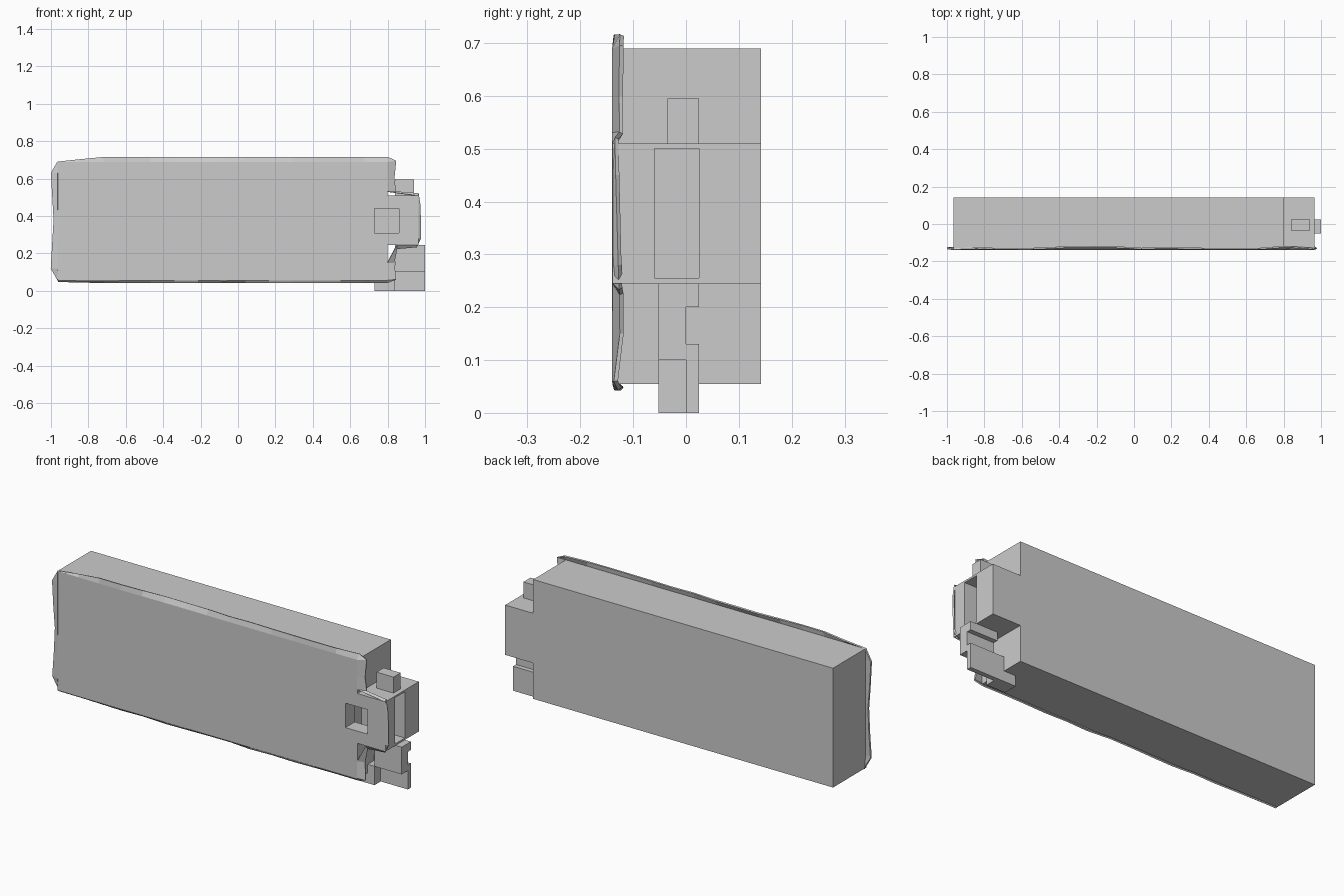
import bpy, bmesh, math, random

if "Cube" in bpy.data.objects:
    bpy.data.objects.remove(bpy.data.objects["Cube"])
random.seed(4)


def box(name, x, y, z):
    """Axis-aligned box from (min, max) ranges."""
    bm = bmesh.new()
    bmesh.ops.create_cube(bm, size=1)
    for v in bm.verts:
        v.co = [r[0] if c < 0 else r[1] for c, r in zip(v.co, (x, y, z))]
    me = bpy.data.meshes.new(name)
    bm.to_mesh(me)
    bm.free()
    ob = bpy.data.objects.new(name, me)
    bpy.context.collection.objects.link(ob)
    return ob


def cut(target, cutter):
    mod = target.modifiers.new("cut", "BOOLEAN")
    mod.operation = "DIFFERENCE"
    mod.solver = "EXACT"
    mod.object = cutter
    cutter.hide_render = True
    cutter.hide_set(True)


# main body: side profile with a narrower tongue at the right end
profile = [(-.965, .055), (.8, .055), (.8, .245), (.965, .245),
           (.965, .51), (.8, .51), (.8, .69), (-.965, .69)]
bm = bmesh.new()
face = bm.faces.new([bm.verts.new((x, -.139, z)) for x, z in profile])
ext = bmesh.ops.extrude_face_region(bm, geom=[face])
for v in ext["geom"]:
    if isinstance(v, bmesh.types.BMVert):
        v.co.y = .142
bmesh.ops.recalc_face_normals(bm, faces=bm.faces)
me = bpy.data.meshes.new("body")
bm.to_mesh(me)
bm.free()
body = bpy.data.objects.new("body", me)
bpy.context.collection.objects.link(body)

# open slot in the tongue and the window in front of it
cut(body, box("slot_cutter", (.71, 1.1), (-.06, .025), (.255, .50)))
cut(body, box("window_cutter", (.73, .86), (-.3, -.02), (.31, .44)))

# ragged flap around the front face
outline = [(-1, .63), (-.965, .69), (-.72, .715), (.8, .715), (.845, .695),
           (.835, .60), (.845, .53), (.965, .52), (.975, .45), (.975, .28),
           (.955, .235), (.85, .225), (.835, .15), (.845, .06), (.8, .045),
           (-.72, .045), (-.96, .05), (-1, .12), (-.985, .38)]


def inner(x, z):
    """Nearest point on the edge of the body front."""
    if x > .848:
        return min(x, .96), min(max(z, .247), .508)
    return min(max(x, -.963), .798), min(max(z, .057), .688)


bm = bmesh.new()
pairs = []
for (x0, z0), (x1, z1) in zip(outline, outline[1:] + outline[:1]):
    n = max(1, round(math.hypot(x1 - x0, z1 - z0) / .13))
    for i in range(n):
        x, z = x0 + (x1 - x0) * i / n, z0 + (z1 - z0) * i / n
        ix, iz = inner(x, z)
        pairs.append((bm.verts.new((x, random.uniform(-.134, -.12), z)),
                      bm.verts.new((ix, -.136, iz))))
for (a, b), (c, d) in zip(pairs, pairs[1:] + pairs[:1]):
    bm.faces.new((a, b, d, c))
bmesh.ops.recalc_face_normals(bm, faces=bm.faces)
me = bpy.data.meshes.new("front_flap")
bm.to_mesh(me)
bm.free()
flap = bpy.data.objects.new("front_flap", me)
bpy.context.collection.objects.link(flap)
solid = flap.modifiers.new("thickness", "SOLIDIFY")
solid.thickness = .008
solid.offset = 0

# top clip, stepped
box("top_clip_base", (.84, .94), (-.035, .025), (.505, .55))
box("top_clip_head", (.84, .94), (-.035, .025), (.55, .595))

# bottom latch, stepped
box("latch_upper", (.84, 1), (-.052, .025), (.20, .245))
box("latch_middle", (.84, 1), (-.052, 0), (.10, .20))
box("latch_plate", (.73, 1), (0, .025), (0, .13))
box("latch_foot", (.73, .84), (-.052, 0), (0, .10))
